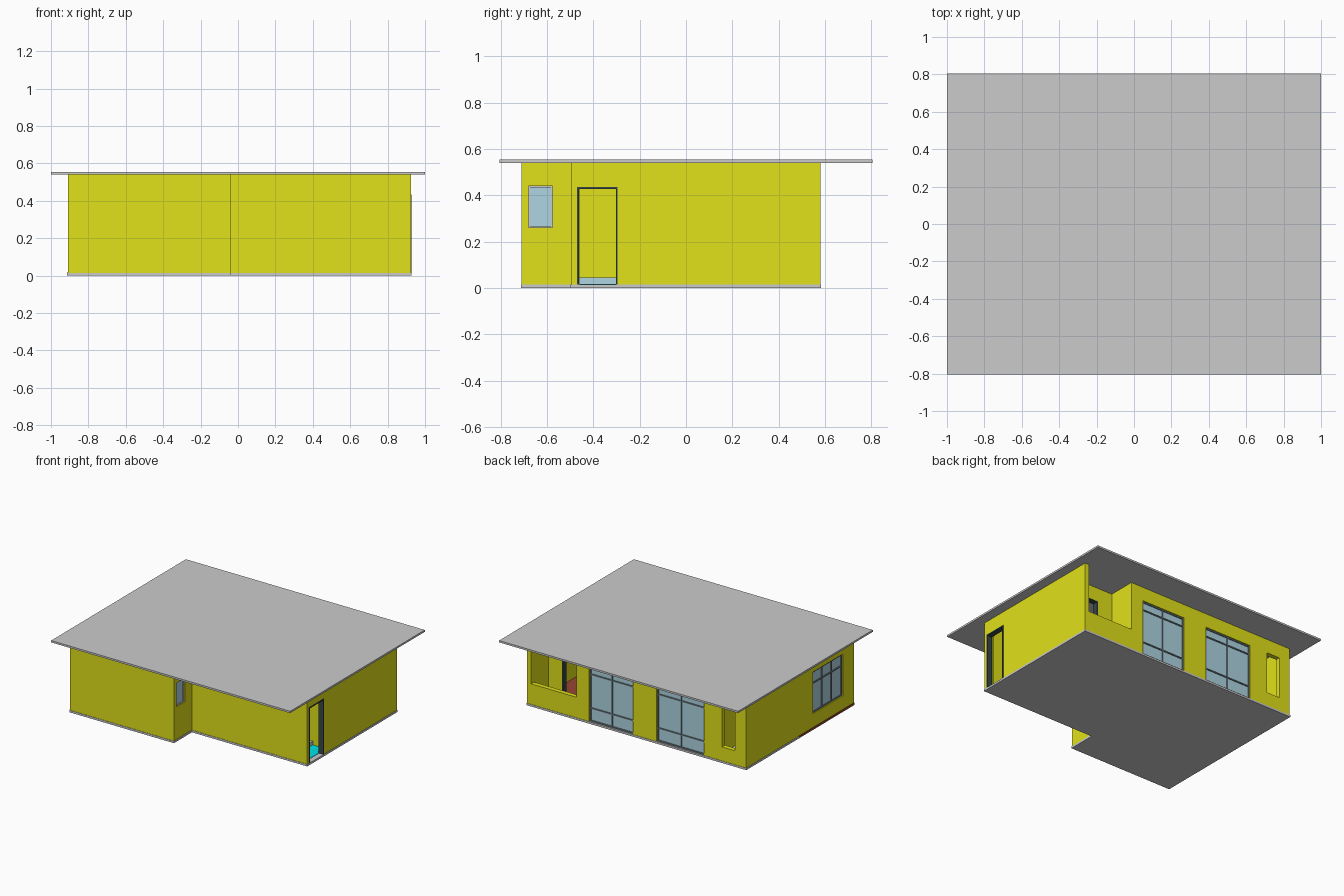
import bpy, bmesh

if "Cube" in bpy.data.objects:
    bpy.data.objects.remove(bpy.data.objects["Cube"])

def material(name, r, g, b):
    m = bpy.data.materials.new(name)
    m.diffuse_color = (r, g, b, 1)
    m.use_nodes = True
    m.node_tree.nodes["Principled BSDF"].inputs["Base Color"].default_value = m.diffuse_color
    return m

YELLOW = material("yellow_paint", 0.75, 0.75, 0.01)
GLASS = material("blue_glass", 0.42, 0.66, 0.76)
DARK = material("dark_frame", 0.04, 0.06, 0.06)
STEEL = material("grey_frame", 0.18, 0.23, 0.26)
CYAN = material("cyan_tile", 0.0, 0.75, 0.78)
BROWN = material("brown_floor", 0.3, 0.06, 0.03)
PURPLE = material("purple_paint", 0.45, 0.0, 0.45)

def finish(name, bm, mat):
    bmesh.ops.recalc_face_normals(bm, faces=bm.faces)
    me = bpy.data.meshes.new(name)
    bm.to_mesh(me)
    bm.free()
    ob = bpy.data.objects.new(name, me)
    bpy.context.collection.objects.link(ob)
    if mat:
        me.materials.append(mat)
    return ob

def add_box(bm, lo, hi):
    vs = bmesh.ops.create_cube(bm, size=1)["verts"]
    for v in vs:
        v.co = [(lo[i] + hi[i]) / 2 + v.co[i] * (hi[i] - lo[i]) for i in range(3)]

def boxes(name, pairs, mat=None):
    bm = bmesh.new()
    for lo, hi in pairs:
        add_box(bm, lo, hi)
    return finish(name, bm, mat)

X0, X1, XS = -0.91, 0.925, -0.04        # left, right, step in the front
Y0, YS, Y1 = -0.71, -0.495, 0.58        # front, stepped front, back
T = 0.035                               # wall thickness
ZF, ZR, HEAD = 0.015, 0.54, 0.435       # floor, roof underside, opening head

def outline(d):
    return [(X0 + d, Y0 + d), (XS - d, Y0 + d), (XS - d, YS + d),
            (X1 - d, YS + d), (X1 - d, Y1 - d), (X0 + d, Y1 - d)]

# Floor slab
bm = bmesh.new()
f = bm.faces.new([bm.verts.new((x, y, 0)) for x, y in outline(-0.003)])
up = bmesh.ops.extrude_face_region(bm, geom=[f])["geom"]
for v in up:
    if isinstance(v, bmesh.types.BMVert):
        v.co.z = ZF
finish("floor_slab", bm, None)

# Roof slab
boxes("roof_slab", [((-1, -0.805, ZR), (1, 0.805, 0.554))])

# Outer wall shell
bm = bmesh.new()
rings = [[bm.verts.new((x, y, z)) for x, y in outline(d)]
         for d, z in ((0, ZF), (0, ZR), (T, ZR), (T, ZF))]
for k in range(4):
    a, b = rings[k], rings[(k + 1) % 4]
    for i in range(6):
        j = (i + 1) % 6
        bm.faces.new((a[i], a[j], b[j], b[i]))
walls = finish("outer_walls", bm, YELLOW)

# Openings: axis the wall runs along, wall centre, start, end, bottom, top
openings = {
    "entrance": ("y", X1 - T / 2, -0.47, -0.295, 0.0, HEAD),
    "side_window": ("y", XS - T / 2, -0.68, -0.577, 0.26, 0.44),
    "left_window": ("y", X0 + T / 2, -0.575, -0.22, 0.12, HEAD),
    "patio_door_a": ("x", Y1 - T / 2, 0.037, 0.405, 0.0, HEAD),
    "patio_door_b": ("x", Y1 - T / 2, -0.555, -0.16, 0.0, HEAD),
    "narrow_window": ("x", Y1 - T / 2, -0.817, -0.708, 0.12, HEAD),
    "porch": ("x", Y1 - T / 2, 0.51, X1 - T, 0.17, 0.6),
}

def span(axis, c, depth, a, b, z0, z1):
    if axis == "x":
        return (a, c - depth / 2, z0), (b, c + depth / 2, z1)
    return (c - depth / 2, a, z0), (c + depth / 2, b, z1)

def cut(ob, name, spec):
    axis, c, a, b, z0, z1 = spec
    cutter = boxes("cutter_" + name, [span(axis, c, T * 1.8, a, b, z0, z1)])
    cutter.hide_render = True
    m = ob.modifiers.new(name, "BOOLEAN")
    m.object, m.operation, m.solver = cutter, "DIFFERENCE", "EXACT"
    bpy.context.view_layer.objects.active = ob
    bpy.ops.object.modifier_apply(modifier=m.name)
    bpy.data.objects.remove(cutter)

for name, spec in openings.items():
    cut(walls, name, spec)

# Glazing with a frame, vertical mullions and horizontal rails
def glaze(name, panes, rails, mat, w=0.009):
    axis, c, a, b, z0, z1 = openings[name]
    z0 = max(z0, ZF)
    boxes(name + "_glass", [span(axis, c, 0.006, a, b, z0, z1)], GLASS)
    parts = [span(axis, c, 0.02, a, b, z, z + w) for z in [z0, z1 - w] + rails]
    for i in range(panes + 1):
        u = a + (b - a - w) * i / panes
        parts.append(span(axis, c, 0.018, u, u + w, z0, z1))
    boxes(name + "_frame", parts, mat)

glaze("patio_door_a", 2, [0.11, 0.365], STEEL)
glaze("patio_door_b", 2, [0.11, 0.365], STEEL)
glaze("left_window", 3, [0.34], STEEL)
glaze("side_window", 1, [], None, 0.006)

# Porch walls with their own door opening
PY = 0.37
porch = boxes("porch_back_wall", [((0.475, PY - T, ZF), (X1 - T, PY, ZR))], YELLOW)
porch_door = ("x", PY - T / 2, 0.637, 0.775, 0.0, HEAD)
cut(porch, "porch_door", porch_door)
boxes("porch_side_wall", [((0.475, PY, ZF), (0.51, Y1 - T, ZR))], YELLOW)

# Open door frames: two jambs and a head
def door_frame(name, spec, w=0.008):
    axis, c, a, b, _, z1 = spec
    d = T + 0.006
    boxes(name, [span(axis, c, d, a, a + w, ZF, z1),
                 span(axis, c, d, b - w, b, ZF, z1),
                 span(axis, c, d, a + w, b - w, z1 - w, z1)], DARK)

door_frame("entrance_frame", openings["entrance"])
door_frame("porch_door_frame", porch_door)

# Interior partitions
boxes("hall_partition", [((0.2, -0.22, ZF), (X1 - T, -0.195, ZR))], YELLOW)
boxes("hall_end_wall", [((0.2, YS + T, ZF), (0.225, -0.22, ZR))], YELLOW)
boxes("small_room_partition", [((-0.64, 0.2, ZF), (-0.615, Y1 - T, ZR))], YELLOW)
boxes("small_room_front_wall", [((X0 + T, 0.175, ZF), (-0.615, 0.2, ZR))], YELLOW)
boxes("purple_wall_finish", [((0.2, -0.195, ZF), (X1 - T, -0.19, ZR))], PURPLE)

# Floor finishes and low blue step in the hall
F = ZF + 0.003
boxes("hall_floor", [((0.225, YS + T, ZF), (X1 - T, -0.22, F))], CYAN)
boxes("hall_step", [((0.225, YS + T, F), (0.78, -0.22, 0.045))], GLASS)
boxes("main_room_floor", [((0.2, -0.19, ZF), (X1 - T, PY - T, F)),
                          ((X0 + T, Y0 + T, ZF), (XS - T, 0.175, F))], BROWN)
boxes("left_floor_edge", [((X0 - 0.004, Y0, 0.004), (X0, -0.05, ZF + 0.002))], BROWN)
